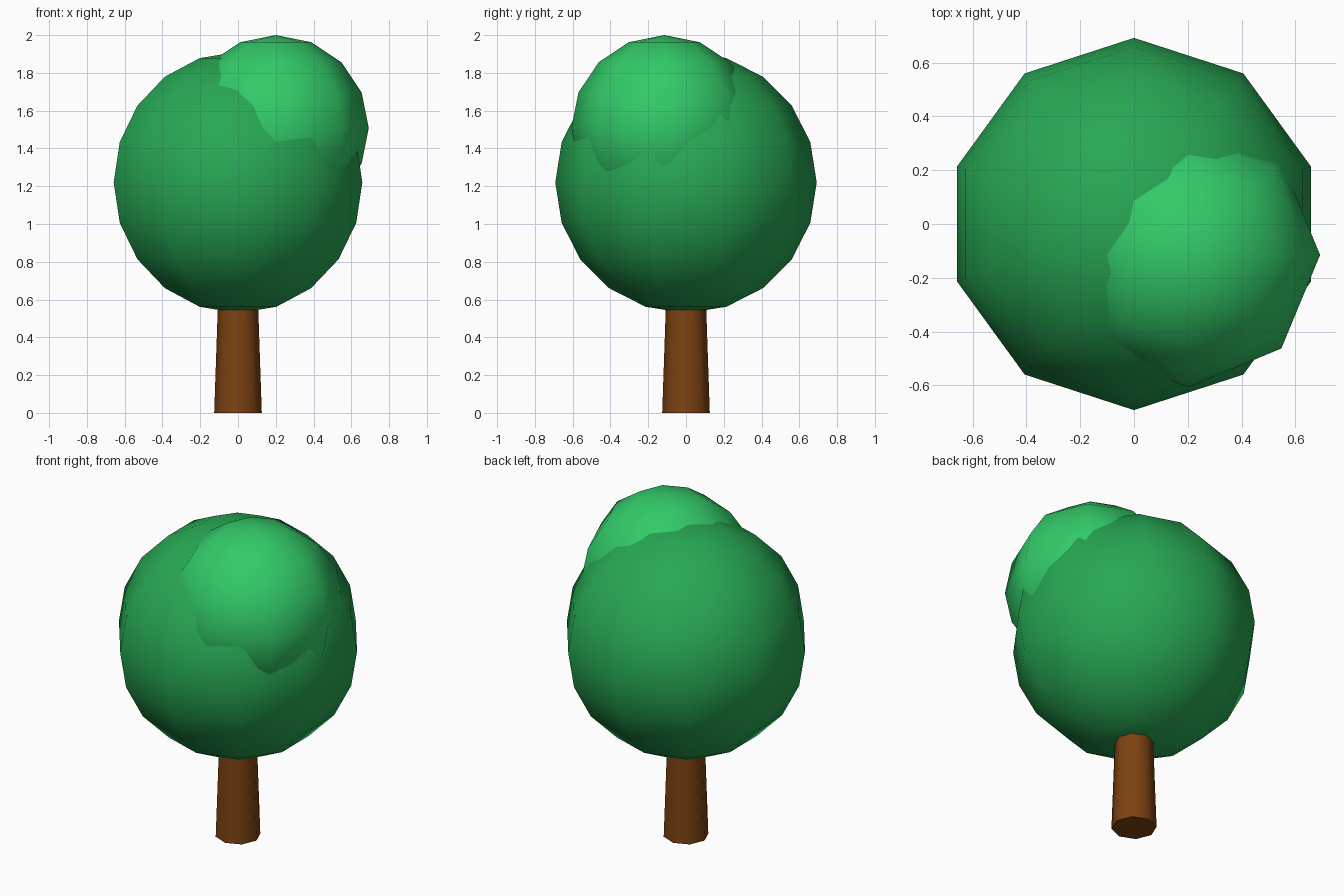
import bpy
import math

# Remove the default cube
cube = bpy.data.objects.get("Cube")
if cube:
    bpy.data.objects.remove(cube, do_unlink=True)


def linear(c):
    c /= 255
    return c / 12.92 if c <= 0.04045 else ((c + 0.055) / 1.055) ** 2.4


def material(name, rgb):
    mat = bpy.data.materials.new(name)
    mat.use_nodes = True
    colour = [linear(c) for c in rgb] + [1]
    mat.diffuse_color = colour
    mat.node_tree.nodes["Principled BSDF"].inputs["Base Color"].default_value = colour
    return mat


def finish(name, mat, angle):
    obj = bpy.context.object
    obj.name = name
    obj.data.materials.append(mat)
    bpy.ops.object.shade_smooth_by_angle(angle=math.radians(angle))


def foliage(name, sides, radius, centre, mat):
    bpy.ops.mesh.primitive_uv_sphere_add(
        segments=sides, ring_count=sides, radius=radius, location=centre)
    finish(name, mat, 80)


bark = material("brown bark", (124, 66, 16))
dark_leaf = material("dark green leaves", (39, 168, 84))
light_leaf = material("light green leaves", (50, 202, 104))

# Tapered trunk reaching into the crown
height = 0.76
bpy.ops.mesh.primitive_cone_add(
    vertices=8, radius1=0.126, radius2=0.1, depth=height, location=(0, 0, height / 2))
finish("trunk", bark, 60)

# Main crown and the smaller clump on its upper front left
foliage("crown", 10, 0.692, (0, 0, 1.22), dark_leaf)
foliage("upper_clump", 8, 0.492, (0.2, -0.115, 1.508), light_leaf)
